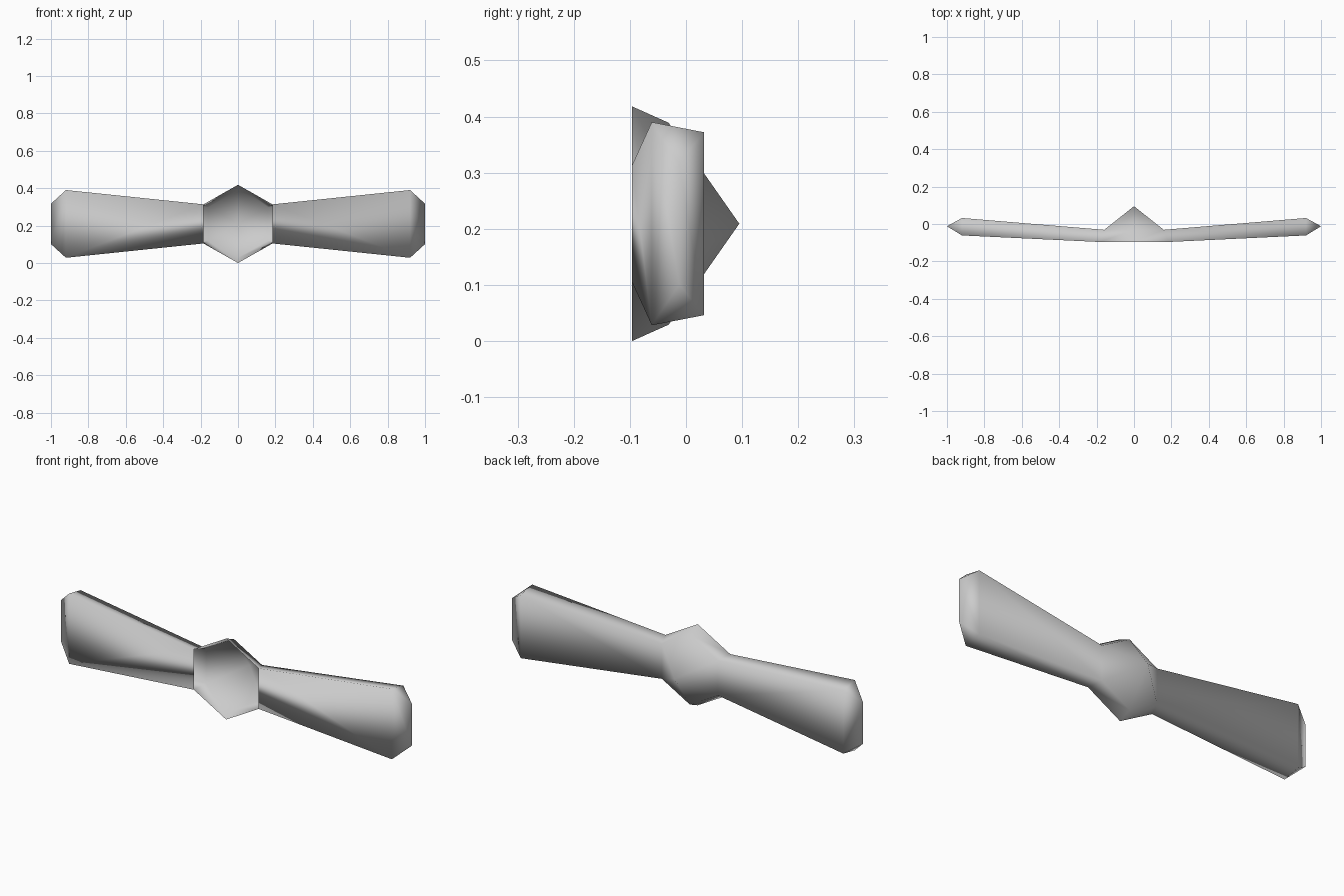
import bpy, bmesh, math

if "Cube" in bpy.data.objects:
    bpy.data.objects.remove(bpy.data.objects["Cube"])

ZC = 0.209        # height of the propeller axis
SX = 1.02         # slight widening of the hub hexagon

bm = bmesh.new()

# hub: open hexagonal cup ending in a point at the back
def hexagon(r, y):
    return [bm.verts.new((SX * r * math.sin(i * math.pi / 3), y,
                          ZC + r * math.cos(i * math.pi / 3))) for i in range(6)]

rim = hexagon(0.209, -0.096)
ring = hexagon(0.18, -0.031)
apex = bm.verts.new((0, 0.095, ZC))
for i in range(6):
    j = (i + 1) % 6
    bm.faces.new((ring[i], ring[j], apex))
    if i not in (1, 4):                      # these two sides grow into blades
        bm.faces.new((rim[i], rim[j], ring[j], ring[i]))

# blades: drawn out from the hub sides, flaring to a wedge-shaped tip
def blade(side, top, bottom):
    root = [rim[top], rim[bottom], ring[bottom], ring[top]]
    end = [bm.verts.new((side * 0.92, y, ZC + h)) for y, h in
           ((-0.061, 0.181), (-0.061, -0.181), (0.032, -0.163), (0.032, 0.163))]
    tip = [bm.verts.new((side, -0.012, ZC + h)) for h in (0.108, -0.108)]
    for i in range(4):
        j = (i + 1) % 4
        bm.faces.new((root[i], root[j], end[j], end[i]))
    bm.faces.new((end[0], end[1], tip[1], tip[0]))
    bm.faces.new((end[2], end[3], tip[0], tip[1]))
    bm.faces.new((end[1], end[2], tip[1]))
    bm.faces.new((end[3], end[0], tip[0]))

blade(1, 1, 2)
blade(-1, 5, 4)
bmesh.ops.recalc_face_normals(bm, faces=bm.faces)
# keep the back of the cup facing outwards
if next(f for f in apex.link_faces).normal.y < 0:
    bmesh.ops.reverse_faces(bm, faces=bm.faces)
for f in bm.faces:
    f.smooth = True

mesh = bpy.data.meshes.new("propeller")
bm.to_mesh(mesh)
bm.free()
propeller = bpy.data.objects.new("propeller", mesh)
bpy.context.collection.objects.link(propeller)

grey = bpy.data.materials.new("light grey")
grey.diffuse_color = (0.6, 0.6, 0.6, 1)
grey.use_nodes = True
grey.node_tree.nodes["Principled BSDF"].inputs["Base Color"].default_value = grey.diffuse_color
mesh.materials.append(grey)
